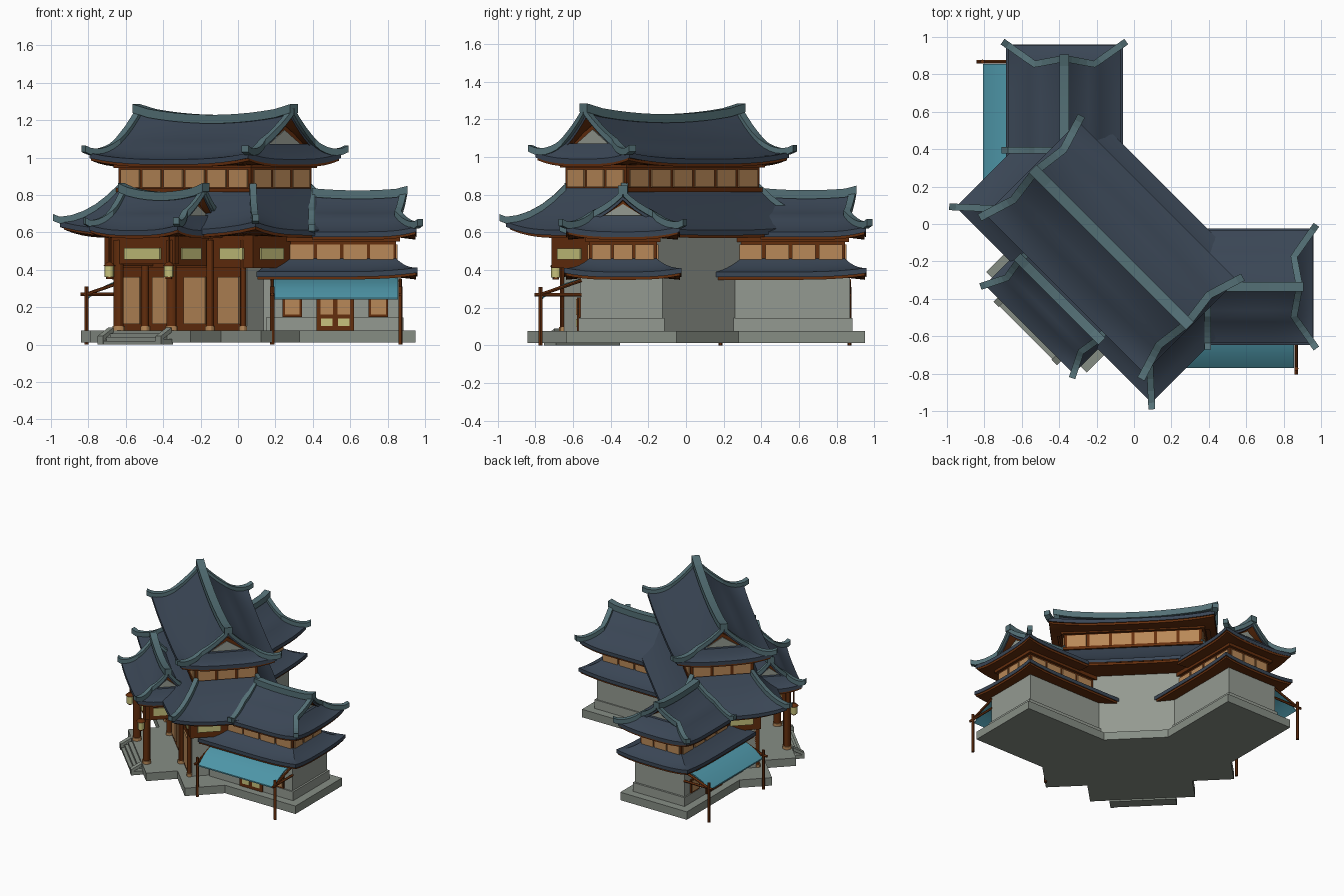
import bpy, bmesh, math
from mathutils import Vector as V, Matrix

if "Cube" in bpy.data.objects:
    bpy.data.objects.remove(bpy.data.objects["Cube"])


def mat(name, r, g, b):
    m = bpy.data.materials.new(name)
    m.diffuse_color = [(c / 255 / 12.92 if c < 11 else ((c / 255 + .055) / 1.055) ** 2.4) for c in (r, g, b)] + [1]
    m.use_nodes = True
    m.node_tree.nodes["Principled BSDF"].inputs["Base Color"].default_value = m.diffuse_color
    return m


SLATE, RIDGE = mat("slate_tiles", 58, 70, 85), mat("teal_ridge", 84, 112, 118)
WOOD, PAPER = mat("brown_wood", 100, 46, 13), mat("tan_paper", 185, 137, 88)
GLOW, WALL = mat("pale_yellow_glow", 200, 195, 125), mat("grey_plaster", 148, 154, 145)
STONE, CLOTH = mat("grey_stone", 134, 141, 132), mat("teal_cloth", 78, 150, 168)

# Frames: diagonal main hall, east wing, and north wing (a mirror of the east one)
HALL = Matrix.Translation((-.122, -.125, 0)) @ Matrix.Rotation(-math.pi / 4, 4, 'Z')
EAST = Matrix.Translation((0, -.335, 0))
NORTH = Matrix(((0, 1, 0, -.372), (1, 0, 0, 0), (0, 0, 1, 0), (0, 0, 0, 1)))


def emit(name, bm, mats, M, smooth=False):
    bmesh.ops.recalc_face_normals(bm, faces=bm.faces)
    me = bpy.data.meshes.new(name)
    bm.to_mesh(me)
    bm.free()
    me.transform(M)
    if M.determinant() < 0:
        me.flip_normals()
    for m in mats:
        me.materials.append(m)
    ob = bpy.data.objects.new(name, me)
    bpy.context.collection.objects.link(ob)
    if smooth:
        bpy.ops.object.select_all(action='DESELECT')
        ob.select_set(True)
        bpy.context.view_layer.objects.active = ob
        bpy.ops.object.shade_smooth_by_angle(angle=math.radians(30))


def box(name, x0, x1, y0, y1, z0, z1, m, M):
    bm = bmesh.new()
    T = Matrix.Translation(((x0 + x1) / 2, (y0 + y1) / 2, (z0 + z1) / 2))
    bmesh.ops.create_cube(bm, size=1, matrix=T @ Matrix.Diagonal((x1 - x0, y1 - y0, z1 - z0, 1)))
    emit(name, bm, [m], M)


def rod(name, p, q, r, m, M, r2=None):
    p, q = V(p), V(q)
    bm = bmesh.new()
    T = Matrix.Translation((p + q) / 2) @ (q - p).to_track_quat('Z', 'Y').to_matrix().to_4x4()
    bmesh.ops.create_cone(bm, cap_ends=True, segments=12, radius1=r, radius2=r2 or r, depth=(q - p).length, matrix=T)
    emit(name, bm, [m], M, True)


def beam(name, pts, w, h, m, M):
    # rectangular bar swept along a path
    bm, rows = bmesh.new(), []
    for i, p in enumerate(pts):
        d = pts[min(i + 1, len(pts) - 1)] - pts[max(i - 1, 0)]
        s, lo, hi = V((d.y, -d.x, 0)).normalized() * w / 2, V((0, 0, -.01)), V((0, 0, h))
        rows.append([bm.verts.new(p + o) for o in (lo - s, lo + s, hi + s, hi - s)])
    for a, b in zip(rows, rows[1:]):
        for k in range(4):
            bm.faces.new((a[k], a[(k + 1) % 4], b[(k + 1) % 4], b[k]))
    bm.faces.new(rows[0])
    bm.faces.new(rows[-1])
    emit(name, bm, [m], M)


def row(name, p, q, n, z0, z1, m, M, fill=.82):
    # thin plates standing along a wall line
    p, q = V((*p, 0)), V((*q, 0))
    d = q - p
    for i in range(n):
        c = p + d * ((i + .5) / n) + V((0, 0, (z0 + z1) / 2))
        T = Matrix.Translation(c) @ Matrix.Rotation(math.atan2(d.y, d.x), 4, 'Z')
        bm = bmesh.new()
        bmesh.ops.create_cube(bm, size=1, matrix=T @ Matrix.Diagonal((d.length / n * fill, .016, z1 - z0, 1)))
        emit(name, bm, [m], M)


def thicken(bm, vec):
    r = bmesh.ops.extrude_face_region(bm, geom=bm.faces[:], use_keep_orig=True)
    bmesh.ops.translate(bm, verts=[v for v in r['geom'] if isinstance(v, bmesh.types.BMVert)], vec=vec)


def slope_pt(a0, a1, b0, b1, la, lb, top, sag, s, t):
    p = a0.lerp(a1, s).lerp(b0.lerp(b1, s), t)
    k = abs(2 * s - 1)
    p.z += k ** 3 * t * t * (la if s < .5 else lb) + k ** 2 * (1 - t) * top - sag * 4 * t * (1 - t)
    return p


def shell(name, slopes, extra, th, mats, M, n=12, m=5):
    bm = bmesh.new()
    for sl in slopes:
        g = [[bm.verts.new(slope_pt(*sl, i / n, j / m)) for i in range(n + 1)] for j in range(m + 1)]
        for j in range(m):
            for i in range(n):
                bm.faces.new((g[j][i], g[j][i + 1], g[j + 1][i + 1], g[j + 1][i]))
    for quad in extra:
        bm.faces.new([bm.verts.new(p) for p in quad])
    bmesh.ops.remove_doubles(bm, verts=bm.verts, dist=.0005)
    thicken(bm, (0, 0, -th))
    bmesh.ops.recalc_face_normals(bm, faces=bm.faces)
    for f in bm.faces:  # underside is timber
        f.material_index = 1 if f.normal.z < -.3 else 0
    emit(name, bm, mats, M, True)


def roof(name, M, inner, outer, lift, sag, ridge=None, open_left=False, cap=RIDGE, w=.036, ext=.035):
    # inner/outer = (x0, x1, half y, z, y centre); ridge = (z, end lift, overhang)
    def rect(x0, x1, y, z, c):
        return [V((x0, c - y, z)), V((x1, c - y, z)), V((x1, c + y, z)), V((x0, c + y, z))]
    I, O = rect(*inner), rect(*outer)
    L = [0 if open_left and k in (0, 3) else lift for k in range(4)]
    sides = range(3 if open_left else 4)
    ring = [(I[k], I[(k + 1) % 4], O[k], O[(k + 1) % 4], L[k], L[(k + 1) % 4], 0, sag) for k in sides]
    slopes, extra, c = list(ring), [], inner[4]
    if ridge:
        zr, up, over = ridge
        R0, R1 = V((inner[0] - (0 if open_left else over), c, zr)), V((inner[1] + over, c, zr))
        tops = [(R0, R1, I[0], I[1], 0, 0, up, .012), (R1, R0, I[2], I[3], 0, 0, up, .012)]
        slopes += tops
        for sg, x in ((-1, inner[0]), (1, inner[1])):
            if sg < 0 and open_left:
                continue
            y, z = inner[2], inner[3]
            extra.append([V((x - sg * a, c + b * y, z)) for a, b in ((0, -1), (0, 1), (.06, 1), (.06, -1))])
            # gable: timber triangle with a plaster triangle in front
            for f, off, m in ((.86, .03, WOOD), (.62, .023, WALL)):
                bm = bmesh.new()
                bm.faces.new([bm.verts.new((x - sg * off, c + yy, z + zz)) for yy, zz in
                              ((-y * f, 0), (y * f, 0), (0, (zr - z) * f))])
                thicken(bm, (-sg * .02, 0, 0))
                emit(name + "_gable", bm, [m], M)
        pts = [slope_pt(*tops[0], i / 12, 0) for i in range(13)]
        pts[-1] += V((.02, 0, .012))
        if not open_left:
            pts[0] += V((-.02, 0, .012))
        beam(name + "_main_ridge", pts, w * 1.4, .036, cap, M)
    shell(name + "_tiles", slopes, extra, .028, [SLATE, WOOD], M)
    # nearly flat timber soffit just inside the tile edge
    under = []
    for r in ring:
        a = [V((p.x, p.y, outer[3] - .012)) for p in r[:2]]
        b = [q.lerp(p, .07) for p, q in zip(r[:2], r[2:4])]
        for p in b:
            p.z = outer[3] - .024
        under.append((*a, *b, *r[4:6], 0, 0))
    shell(name + "_soffit", under, [], .018, [WOOD, WOOD], M)
    # verge and hip ridges
    for k in range(4):
        if open_left and (k == 3 or not ridge):
            continue
        path = []
        if ridge:
            t, s = (tops[0], k) if k < 2 else (tops[1], k - 2)
            path = [slope_pt(*t, s, j / 4) for j in range(4)]
        path += [slope_pt(I[k], I[(k + 1) % 4], O[k], O[(k + 1) % 4], L[k], 0, 0, sag, 0, j / 5) for j in range(6)]
        d = path[-1] - path[-2]
        d.z = 0
        path.append(path[-1] + d.normalized() * ext + V((0, 0, .014)))
        beam(name + "_hip_ridge", path, w, .026, cap, M)


# ---- main hall: plinth, porch base and steps
box("hall_plinth", -.68, .68, -.335, .31, .012, .075, STONE, HALL)
box("porch_plinth", -.38, .38, -.565, -.33, .012, .075, STONE, HALL)
for i in range(3):
    box("step", -.2, .2, -.645 + .025 * i, -.56, .02 * i, .02 * (i + 1), STONE, HALL)
for s in (-1, 1):
    box("step_cheek", s * .22 - .02, s * .22 + .02, -.65, -.56, 0, .03, STONE, HALL)
    beam("step_rail", [V((s * .22, -.65, .03)), V((s * .22, -.57, .075))], .04, .015, STONE, HALL)

# ---- main hall: walls, doors, frieze
box("hall_body", -.49, .49, -.25, .245, .07, .62, WALL, HALL)
box("hall_front_wall", -.49, .48, -.268, -.24, .075, .43, WOOD, HALL)
for a in (-.375, -.12, .12, .375):
    row("door_paper", (a - .1, -.27), (a + .1, -.27), 1, .11, .36, PAPER, HALL, .8)
for a in (-.405, -.13, .13, .405):
    row("frieze_light", (a - .1, -.277), (a + .1, -.277), 1, .455, .515, GLOW, HALL, .88)
box("hall_frieze", -.56, .56, -.275, .15, .41, .6, WOOD, HALL)
for s in (-1, 1):
    row("end_frieze_light", (s * .562, -.225), (s * .562, -.045), 1, .455, .515, GLOW, HALL, .95)
    for u, v, r in ((.245, -.285, .02), (.475, -.265, .016), (.2, -.53, .028)):
        rod("column", (s * u, v, .075), (s * u, v, .56), r, WOOD, HALL)
        rod("column_foot", (s * u, v, .075), (s * u, v, .098), r + .006, PAPER, HALL)
    # porch side beams and hanging lanterns
    box("porch_side_beam", s * .21 - .015, s * .21 + .015, -.53, -.26, .42, .6, WOOD, HALL)
    row("porch_side_light", (s * .226, -.5), (s * .226, -.32), 1, .455, .515, GLOW, HALL)
    L = (s * .225, -.575)
    rod("lantern", (*L, .36), (*L, .42), .026, GLOW, HALL)
    rod("lantern_cap", (*L, .42), (*L, .44), .034, WOOD, HALL, .012)
    rod("lantern_base", (*L, .35), (*L, .36), .018, WOOD, HALL)
    rod("lantern_cord", (*L, .44), (*L, .6), .005, WOOD, HALL)
box("porch_front_beam", -.24, .24, -.545, -.515, .43, .6, WOOD, HALL)
row("porch_light", (-.135, -.547), (.135, -.547), 1, .455, .515, GLOW, HALL, 1)

# ---- main hall: upper storey
box("upper_storey", -.5, .5, -.23, .23, .7, 1.0, WOOD, HALL)
for s in (-1, 1):
    row("upper_window", (-.49, s * .23), (.49, s * .23), 6, .84, .935, PAPER, HALL, .86)
    row("upper_end_window", (s * .5, -.22), (s * .5, .22), 3, .84, .935, PAPER, HALL, .86)
    box("sill_rail", -.51, .51, s * .235 - .01, s * .235 + .01, .815, .838, WOOD, HALL)
box("bracket_band", -.52, .52, -.25, .25, .945, .99, WOOD, HALL)

# ---- main hall roofs
roof("upper_roof", HALL, (-.55, .55, .19, 1.072, 0), (-.6, .6, .352, .99, 0), .035, .012, (1.192, .045, .025), w=.042)
roof("lower_roof", HALL, (-.505, .505, .22, .835, 0), (-.74, .74, .435, .612, 0), .045, .03)
roof("porch_roof", HALL, (-.28, .28, .12, .69, -.39), (-.335, .335, .23, .61, -.39), .03, .008, (.78, .035, .02), ext=.025)

# ---- the two wings
for tag, M in (("east_wing_", EAST), ("north_wing_", NORTH)):
    box(tag + "plinth", .1, .95, -.3, .285, .012, .075, STONE, M)
    box(tag + "wall", .13, .87, -.225, .21, .07, .4, WALL, M)
    box(tag + "wall_course", .15, .885, -.235, .22, .075, .145, WALL, M)
    box(tag + "upper_frame", .2, .845, -.18, .18, .37, .62, WOOD, M)
    box(tag + "bracket_band", .2, .865, -.2, .2, .55, .6, WOOD, M)
    for y in (-.18, .18):
        row(tag + "window", (.27, y), (.84, y), 4, .455, .535, PAPER, M, .88)
    row(tag + "end_window", (.845, -.172), (.845, .172), 3, .455, .535, PAPER, M, .88)
    # door and ground floor windows
    row(tag + "door", (.42, -.236), (.62, -.236), 1, .075, .255, WOOD, M, 1)
    row(tag + "door_paper", (.43, -.24), (.61, -.24), 2, .16, .245, PAPER, M, .75)
    row(tag + "door_light", (.43, -.24), (.61, -.24), 2, .1, .14, GLOW, M, .7)
    for x in (.29, .75):
        row(tag + "window_frame", (x - .052, -.228), (x + .052, -.228), 1, .148, .255, WOOD, M, 1)
        row(tag + "window_paper", (x - .04, -.232), (x + .04, -.232), 1, .16, .243, PAPER, M, 1)
    # drooping awning on posts
    bm = bmesh.new()
    prof = [(-.225, .355), (-.3, .332), (-.375, .298), (-.435, .25)]
    g = [[bm.verts.new((x, y, z)) for x in (.19, .855)] for y, z in prof]
    for a, b in zip(g, g[1:]):
        bm.faces.new((a[0], a[1], b[1], b[0]))
    thicken(bm, (0, 0, -.01))
    emit(tag + "awning", bm, [CLOTH], M, True)
    for x in (.183, .868):
        rod(tag + "awning_post", (x, -.438, 0), (x, -.438, .31), .011, WOOD, M)
        rod(tag + "awning_arm", (x, -.47, .268), (x, -.22, .268), .009, WOOD, M)
        rod(tag + "awning_brace", (x, -.45, .265), (x, -.22, .345), .009, WOOD, M)
    # roofs
    roof(tag + "skirt_roof", M, (.17, .845, .18, .46, 0), (.1, .96, .312, .39, 0), .022, .01, None, True, SLATE)
    roof(tag + "roof", M, (.395, .855, .16, .69, 0), (.395, .955, .302, .603, 0), .028, .01, (.788, .012, .03), True)
